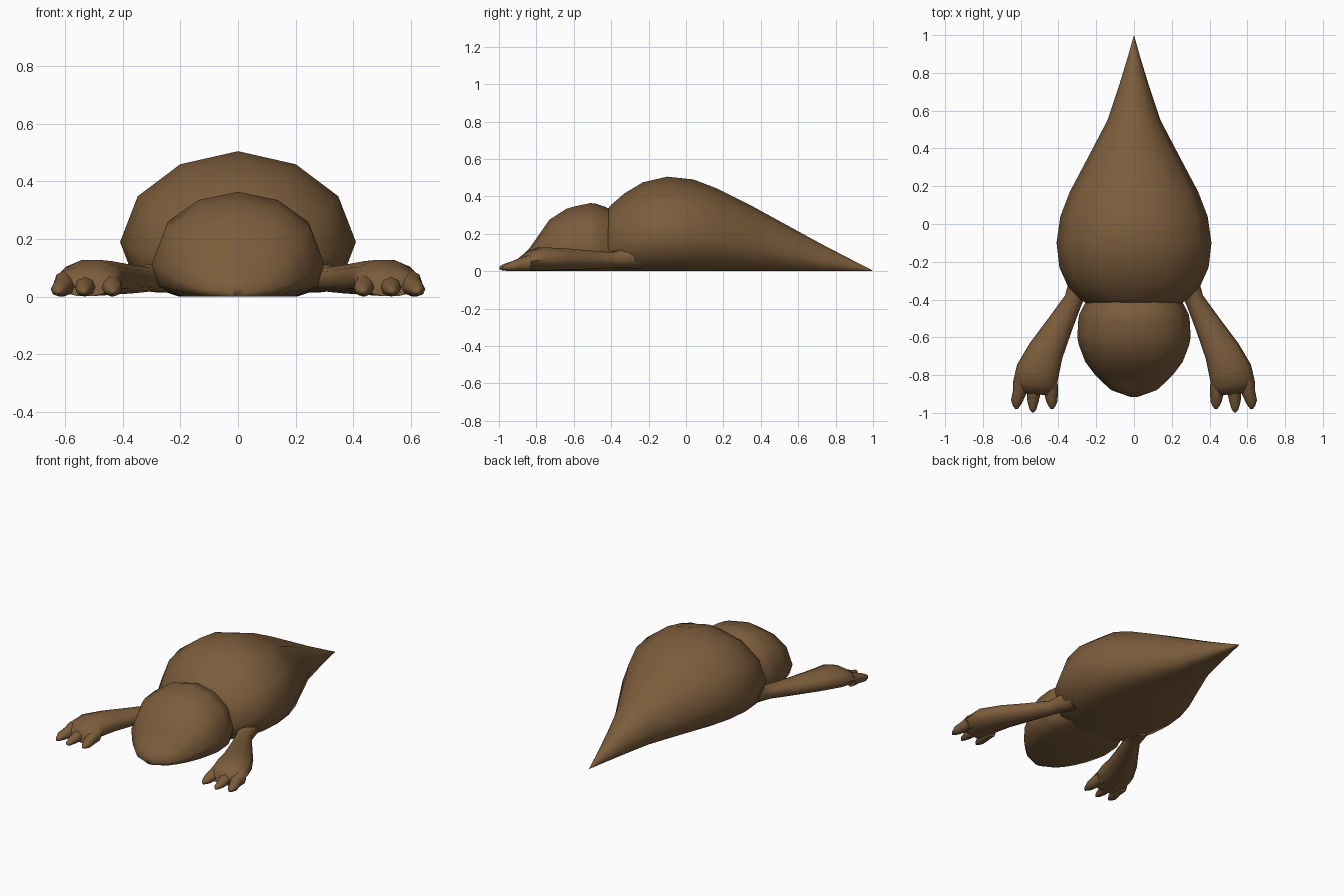
import bpy, bmesh, math
from mathutils import Vector

if "Cube" in bpy.data.objects:
    bpy.data.objects.remove(bpy.data.objects["Cube"])

brown = bpy.data.materials.new("brown fur")
brown.diffuse_color = (0.2, 0.108, 0.044, 1)
brown.use_nodes = True
brown.node_tree.nodes["Principled BSDF"].inputs["Base Color"].default_value = brown.diffuse_color


def loft(name, rings, angle=60):
    """Skin a list of equal-length closed rings and cap both ends."""
    bm = bmesh.new()
    rows = [[bm.verts.new(p) for p in r] for r in rings]
    n = len(rows[0])
    for a, b in zip(rows, rows[1:]):
        for i in range(n):
            j = (i + 1) % n
            bm.faces.new((a[i], a[j], b[j], b[i]))
    bm.faces.new(rows[0][::-1])
    bm.faces.new(rows[-1])
    bmesh.ops.recalc_face_normals(bm, faces=bm.faces[:])
    me = bpy.data.meshes.new(name)
    bm.to_mesh(me)
    bm.free()
    me.materials.append(brown)
    ob = bpy.data.objects.new(name, me)
    bpy.context.collection.objects.link(ob)
    bpy.ops.object.select_all(action='DESELECT')
    ob.select_set(True)
    bpy.context.view_layer.objects.active = ob
    bpy.ops.object.shade_smooth_by_angle(angle=math.radians(angle))
    return ob


def dome_rings(profile, stations):
    """Flat-bottomed cross-sections: stations are (y, half width, height)."""
    full = profile + [(-x, z) for x, z in profile[:0:-1]]
    return [[(x * w, y, z * h) for x, z in full] for y, w, h in stations]


def limb_rings(path, side, n=10):
    """Oval sections along a path: (x, y, half width, low z, high z)."""
    rings = []
    for i, (x, y, w, lo, hi) in enumerate(path):
        a, b = path[max(i - 1, 0)], path[min(i + 1, len(path) - 1)]
        d = Vector((b[0] - a[0], b[1] - a[1])).normalized()
        ring = []
        for k in range(n):
            t = 2 * math.pi * k / n
            s = w * math.cos(t)
            z = (lo + hi) / 2 + (hi - lo) / 2 * math.sin(t)
            ring.append((side * (x - d.y * s), y + d.x * s, z))
        rings.append(ring)
    return rings


# Body tapering to a pointed tail
body_profile = [(0, 1), (.49, .91), (.85, .69), (1, .375), (.87, .1), (.5, 0)]
loft("body", dome_rings(body_profile, [
    (-.42, .25, .33), (-.40, .285, .355), (-.33, .35, .415), (-.23, .395, .475),
    (-.10, .41, .505), (.04, .39, .49), (.17, .34, .44), (.34, .25, .355),
    (.55, .14, .24), (.72, .083, .147), (.88, .034, .064), (.997, .001, .004)]))

# Head with a low snout
head_profile = [(0, 1), (.47, .92), (.83, .71), (1, .33), (.92, .1), (.66, 0)]
loft("head", dome_rings(head_profile, [
    (-.38, .24, .32), (-.43, .265, .343), (-.48, .29, .36), (-.51, .295, .364),
    (-.60, .30, .345), (-.64, .292, .333), (-.73, .258, .275), (-.80, .205, .175),
    (-.835, .17, .125), (-.88, .12, .08), (-.915, .02, .045)]))

# Front legs and their three toes, mirrored
leg = [(.26, -.25, .075, .01, .17), (.295, -.34, .058, .015, .12),
       (.32, -.40, .05, .015, .103), (.39, -.53, .07, .008, .113),
       (.465, -.67, .095, .003, .126), (.51, -.78, .115, 0, .13),
       (.525, -.85, .116, 0, .105), (.53, -.90, .095, 0, .065)]
toes = [(.605, .622, -.98), (.53, .535, -.997), (.44, .434, -.98)]
for side, label in ((-1, "left"), (1, "right")):
    loft(label + "_front_leg", limb_rings(leg, side))
    for k, (bx, tx, ty) in enumerate(toes):
        loft(f"{label}_toe_{k + 1}", limb_rings([
            (bx, -.83, .036, 0, .09), (bx, -.89, .037, 0, .07),
            (tx, -.94, .03, 0, .05), (tx, ty + .015, .018, .004, .035),
            (tx, ty, .006, .01, .025)], side, 8))
